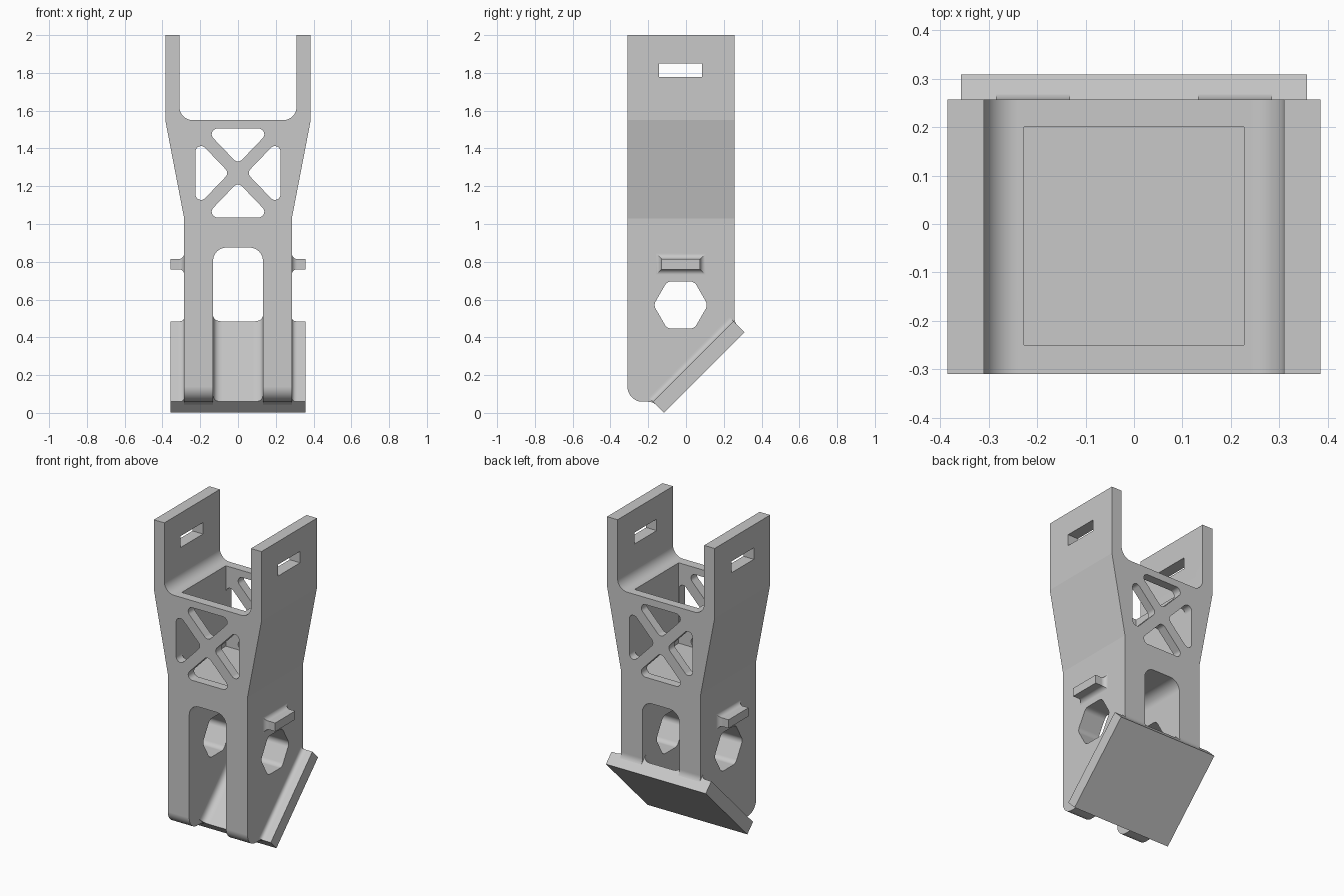
import bpy, bmesh, math
from mathutils import Vector, Matrix

cube = bpy.data.objects.get("Cube")
if cube:
    bpy.data.objects.remove(cube, do_unlink=True)

SHADE = (0.58, 0.58, 0.58, 1)
grey = bpy.data.materials.new("plain_grey")
grey.use_nodes = True
grey.diffuse_color = SHADE
grey.node_tree.nodes["Principled BSDF"].inputs["Base Color"].default_value = SHADE


def rounded(points):
    """Outline from (u, v, radius) corners."""
    out = []
    for i, (u, v, r) in enumerate(points):
        p = Vector((u, v))
        if r == 0:
            out.append(p)
            continue
        a = (Vector(points[i - 1][:2]) - p).normalized()
        b = (Vector(points[(i + 1) % len(points)][:2]) - p).normalized()
        half = a.angle(b) / 2
        middle = (a + b).normalized()
        centre = p + middle * r / math.sin(half)
        t = r / math.tan(half)
        start, end = (p + a * t - centre).normalized(), (p + b * t - centre).normalized()
        sweep = math.pi - 2 * half
        n = math.ceil(sweep / math.radians(8))
        for k in range(n + 1):
            f = k / n
            spoke = start * math.sin((1 - f) * sweep) + end * math.sin(f * sweep)
            out.append(centre + spoke.normalized() * r)
    return out


def rect(u0, u1, v0, v1):
    return [(u0, v0, 0), (u1, v0, 0), (u1, v1, 0), (u0, v1, 0)]


def make(name, bm):
    bmesh.ops.recalc_face_normals(bm, faces=bm.faces)
    if bm.calc_volume(signed=True) < 0:
        bmesh.ops.reverse_faces(bm, faces=bm.faces)
    mesh = bpy.data.meshes.new(name)
    bm.to_mesh(mesh)
    bm.free()
    mesh.materials.append(grey)
    ob = bpy.data.objects.new(name, mesh)
    bpy.context.collection.objects.link(ob)
    return ob


def prism(name, outline, axis, lo, hi, frame=None):
    """Extrude a 2D outline along one axis."""
    place = {"x": lambda p, d: (d, p[0], p[1]),
             "y": lambda p, d: (p[0], d, p[1]),
             "z": lambda p, d: (p[0], p[1], d)}[axis]
    bm = bmesh.new()
    ends = [[bm.verts.new(place(p, d)) for p in outline] for d in (lo, hi)]
    bm.faces.new(ends[0])
    bm.faces.new(ends[1])
    for i in range(len(outline)):
        bm.faces.new((ends[0][i - 1], ends[0][i], ends[1][i], ends[1][i - 1]))
    if frame:
        bm.transform(frame)
    return make(name, bm)


def boolean(ob, cutter, operation="DIFFERENCE"):
    mod = ob.modifiers.new("cut", "BOOLEAN")
    mod.operation, mod.solver, mod.object = operation, "EXACT", cutter
    bpy.context.view_layer.objects.active = ob
    bpy.ops.object.modifier_apply(modifier=mod.name)
    bpy.data.objects.remove(cutter, do_unlink=True)


FRONT, BACK = -0.31, 0.257
LEG_OUT, LEG_IN = 0.285, 0.132

# Forked body: front outline, trimmed by the side outline
half_front = [(0.31, 1.55, 0.07), (0.31, 2, 0), (0.385, 2, 0), (0.385, 1.55, 0),
              (LEG_OUT, 1.03, 0), (LEG_OUT, -0.1, 0)]
outline = half_front + [(-u, v, r) for u, v, r in reversed(half_front)]
body = prism("forked_body", rounded(outline), "y", -0.5, 0.5)
side = [(FRONT, 0.059, 0.08), (-0.131, 0.059, 0), (BACK, 0.447, 0), (BACK, 2.1, 0), (FRONT, 2.1, 0)]
boolean(body, prism("trim", rounded(side), "x", -1, 1), "INTERSECT")

# Hollow behind the truss, and the gap between the legs
boolean(body, prism("pocket", rounded(rect(-0.227, 0.227, -0.25, 0.2)), "z", 1.03, 1.7))
boolean(body, prism("leg_gap", rounded([(-LEG_IN, -0.2, 0), (LEG_IN, -0.2, 0),
                                        (LEG_IN, 0.875, 0.07), (-LEG_IN, 0.875, 0.07)]), "y", -1, 1))

# Four triangular truss windows around a crossing
SIZE, GAP, MID = 0.235, 0.048, 1.27
triangle = [(0, GAP), (SIZE - GAP, SIZE), (GAP - SIZE, SIZE)]
for k in range(4):
    turn = Matrix.Rotation(k * math.pi / 2, 2)
    corners = [turn @ Vector(p) for p in triangle]
    pts = [(c.x * 0.96, c.y + MID, 0.03) for c in corners]
    boolean(body, prism("window", rounded(pts), "y", -1, 1))

# Side holes: strap slots in the fork and hexagons in the legs
boolean(body, prism("strap_slot", rounded(rect(-0.143, 0.085, 1.777, 1.851)), "x", -1, 1))
hexagon = [(-0.028 + 0.144 * math.cos(k * math.pi / 3),
            0.571 + 0.144 * math.sin(k * math.pi / 3), 0.04) for k in range(6)]
boolean(body, prism("hex_hole", rounded(hexagon), "x", -1, 1))
parts = [body]

# Sloping base plate
LENGTH = 0.602
slope = Matrix.Translation((0, -0.175, 0.059)) @ Matrix.Rotation(math.pi / 4, 4, "X")
parts.append(prism("base_plate", rounded(rect(-0.357, 0.357, 0, LENGTH)), "z", -0.082, 0, slope))


def fillet(corner, start, end, back):
    """Concave wedge outline between two tangent points."""
    c, s, e = Vector(corner), Vector(start), Vector(end)
    curve = [s * (1 - t) ** 2 + c * 2 * t * (1 - t) + e * t * t for t in [k / 12 for k in range(13)]]
    return curve + [Vector(back)]


# Fillets blending each leg into the plate
for sign, word in ((1, "left"), (-1, "right")):
    for x, r, way in ((LEG_OUT, 0.03, 1), (LEG_IN, 0.05, -1)):
        shape = fillet((sign * x, 0), (sign * x, r), (sign * (x + way * r), 0),
                       (sign * (x - way * 0.01), -0.01))
        parts.append(prism(word + "_plate_fillet", shape, "y", 0, LENGTH, slope))
    lo, hi = sorted((sign * LEG_IN, sign * LEG_OUT))
    rear = fillet((BACK, 0.477), (BACK, 0.503), (0.275, 0.459), (0.23, 0.46))
    toe = fillet((-0.175, 0.059), (-0.201, 0.059), (-0.157, 0.041), (-0.16, 0.075))
    parts.append(prism(word + "_rear_fillet", rear, "x", lo, hi))
    parts.append(prism(word + "_toe_fillet", toe, "x", lo, hi))

    # Side peg flaring into the leg
    bm = bmesh.new()
    R = 0.028
    steps = [k * math.pi / 24 for k in range(13)]
    rings = [(LEG_OUT - 0.01, R)]
    rings += [(LEG_OUT + R * (1 - math.cos(a)), R * (1 - math.sin(a))) for a in steps]
    rings += [(0.357, 0)]
    loops = [[bm.verts.new((sign * x, u, v)) for u, v, _ in
              rect(-0.13 - e, 0.075 + e, 0.76 - e, 0.815 + e)] for x, e in rings]
    for a, b in zip(loops, loops[1:]):
        for i in range(4):
            bm.faces.new((a[i - 1], a[i], b[i], b[i - 1]))
    bm.faces.new(loops[0])
    bm.faces.new(loops[-1])
    parts.append(make(word + "_peg", bm))

# Smooth fillets, crisp edges
bpy.ops.object.select_all(action="DESELECT")
for ob in parts:
    ob.select_set(True)
bpy.context.view_layer.objects.active = body
bpy.ops.object.shade_smooth_by_angle(angle=math.radians(10))
for ob in parts:
    mod = ob.modifiers.new("even_normals", "WEIGHTED_NORMAL")
    mod.keep_sharp = True
